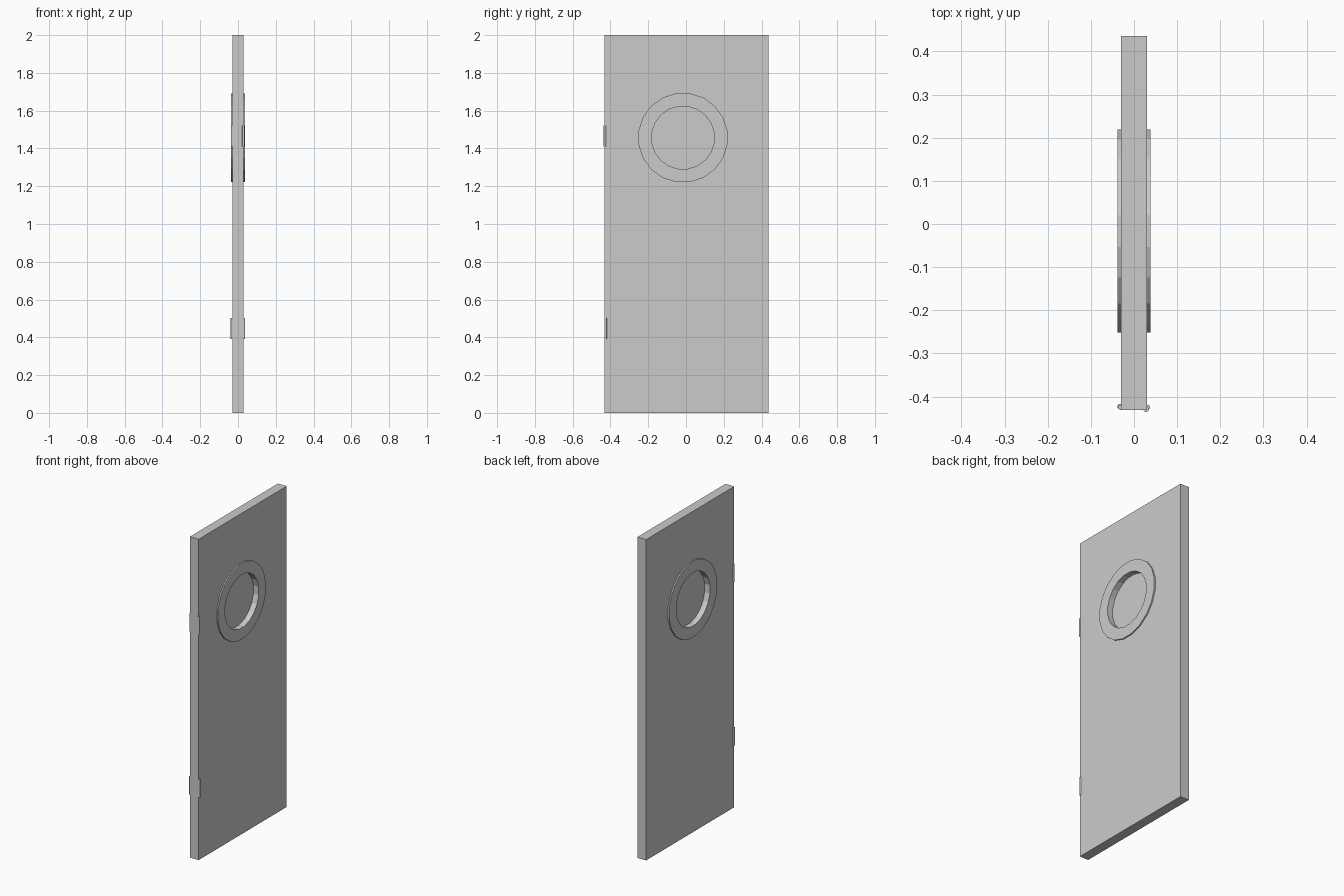
import bpy, bmesh, math

if "Cube" in bpy.data.objects:
    bpy.data.objects.remove(bpy.data.objects["Cube"])

SIDES = 20
CY, CZ = -0.016, 1.457        # porthole centre
R_IN, R_OUT = 0.167, 0.238


def finish(name, bm):
    bmesh.ops.recalc_face_normals(bm, faces=bm.faces)
    mesh = bpy.data.meshes.new(name)
    bm.to_mesh(mesh)
    bm.free()
    obj = bpy.data.objects.new(name, mesh)
    bpy.context.collection.objects.link(obj)
    return obj


def box(name, lo, hi):
    bm = bmesh.new()
    bmesh.ops.create_cube(bm, size=1)
    for v in bm.verts:
        v.co = [l + (c + 0.5) * (h - l) for c, l, h in zip(v.co, lo, hi)]
    return finish(name, bm)


def circle(bm, x, r):
    # ring of points facing along x
    step = 2 * math.pi / SIDES
    return [bm.verts.new((x, CY + r * math.sin((i + .5) * step),
                          CZ + r * math.cos((i + .5) * step))) for i in range(SIDES)]


def bridge(bm, loops):
    for a, b in zip(loops, loops[1:]):
        for i in range(SIDES):
            j = (i + 1) % SIDES
            bm.faces.new((a[i], a[j], b[j], b[i]))


def disc(name, x0, x1, r):
    bm = bmesh.new()
    a, b = circle(bm, x0, r), circle(bm, x1, r)
    bridge(bm, [a, b])
    bm.faces.new(a)
    bm.faces.new(b)
    return finish(name, bm)


def trim_ring(name, x0, x1):
    bm = bmesh.new()
    loops = [circle(bm, x, r) for x, r in
             ((x0, R_IN), (x1, R_IN), (x1, R_OUT), (x0, R_OUT))]
    bridge(bm, loops + loops[:1])
    return finish(name, bm)


# Door slab with round window opening
slab = box("door_slab", (-0.03, -0.431, 0), (0.03, 0.436, 2))
cutter = disc("window_cutter", -0.1, 0.1, R_IN)
cutter.hide_render = True
cutter.hide_viewport = True
cut = slab.modifiers.new("opening", "BOOLEAN")
cut.operation = "DIFFERENCE"
cut.solver = "EXACT"
cut.object = cutter

# Window pane and trim on both faces
disc("window_pane", -0.002, 0.002, R_IN)
for side, s in (("left", -1), ("right", 1)):
    trim_ring("window_trim_" + side, s * 0.03, s * 0.038)

# Hinge barrels along the -y edge
for name, x, y, z in (("hinge_upper_right", 0.028, -0.430, 1.465),
                      ("hinge_lower_right", 0.031, -0.425, 0.447),
                      ("hinge_upper_left", -0.031, -0.425, 1.465),
                      ("hinge_lower_left", -0.033, -0.423, 0.447)):
    bpy.ops.mesh.primitive_cylinder_add(vertices=12, radius=0.006, depth=0.112,
                                        location=(x, y, z))
    bpy.context.object.name = name
